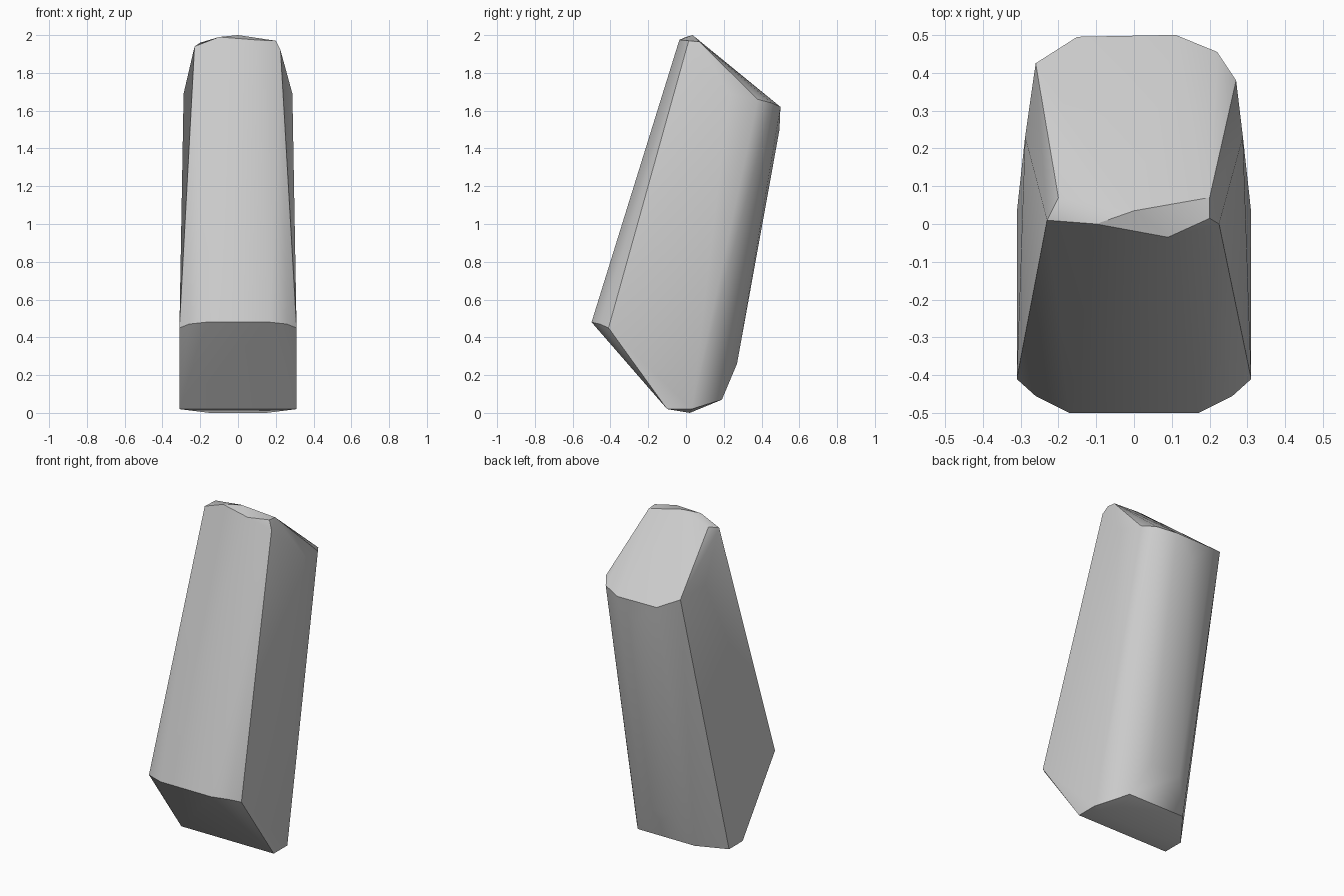
import bpy
import bmesh

default_cube = bpy.data.objects.get("Cube")
if default_cube:
    bpy.data.objects.remove(default_cube, do_unlink=True)


def make_material(name, colour):
    material = bpy.data.materials.new(name)
    material.use_nodes = True
    material.diffuse_color = colour
    material.node_tree.nodes["Principled BSDF"].inputs["Base Color"].default_value = colour
    return material


def mirrored(points):
    """Return the points together with their copies across the middle plane."""
    return [(side * x, y, z) for x, y, z in points for side in (-1, 1)]


def build_hull(name, points, material):
    """Wrap a convex skin around the corner points."""
    mesh = bpy.data.meshes.new(name)
    bm = bmesh.new()
    for point in points:
        bm.verts.new(point)
    result = bmesh.ops.convex_hull(bm, input=bm.verts)
    unused = {v for v in result["geom_interior"] + result["geom_unused"]
              if isinstance(v, bmesh.types.BMVert)}
    bmesh.ops.delete(bm, geom=list(unused), context="VERTS")
    bmesh.ops.recalc_face_normals(bm, faces=bm.faces)
    bm.to_mesh(mesh)
    bm.free()
    mesh.materials.append(material)
    body = bpy.data.objects.new(name, mesh)
    bpy.context.collection.objects.link(body)
    return body


# Lower front lip and the sloping base below it
front_lip = mirrored([(.17, -.5, .48), (.26, -.455, .47), (.31, -.41, .45)])
base = mirrored([(.31, -.1, .02), (.15, .02, 0), (.31, .03, .02),
                 (.19, .19, .07), (.1, .27, .26)])

# Upper back edge and shoulders
back_edge = [(-.15, .495, 1.62), (.11, .5, 1.62), (0, .495, 1.5),
             (-.26, .425, 1.67), (.22, .455, 1.64), (.27, .38, 1.66)]
shoulders = mirrored([(.288, .23, 1.69)])

# Uneven chipped crown
crown = [(-.23, .01, 1.94), (-.2, .07, 1.96), (-.1, 0, 1.99), (0, .035, 2),
         (.09, -.035, 1.975), (.2, .07, 1.965), (.2, .015, 1.97), (.225, 0, 1.92)]

grey = make_material("plain grey", (.6, .6, .6, 1))
block = build_hull("leaning_block", front_lip + base + back_edge + shoulders + crown, grey)

# Soft shading with crisp main edges
bpy.ops.object.select_all(action="DESELECT")
block.select_set(True)
bpy.context.view_layer.objects.active = block
bpy.ops.object.shade_smooth_by_angle(angle=.52)
